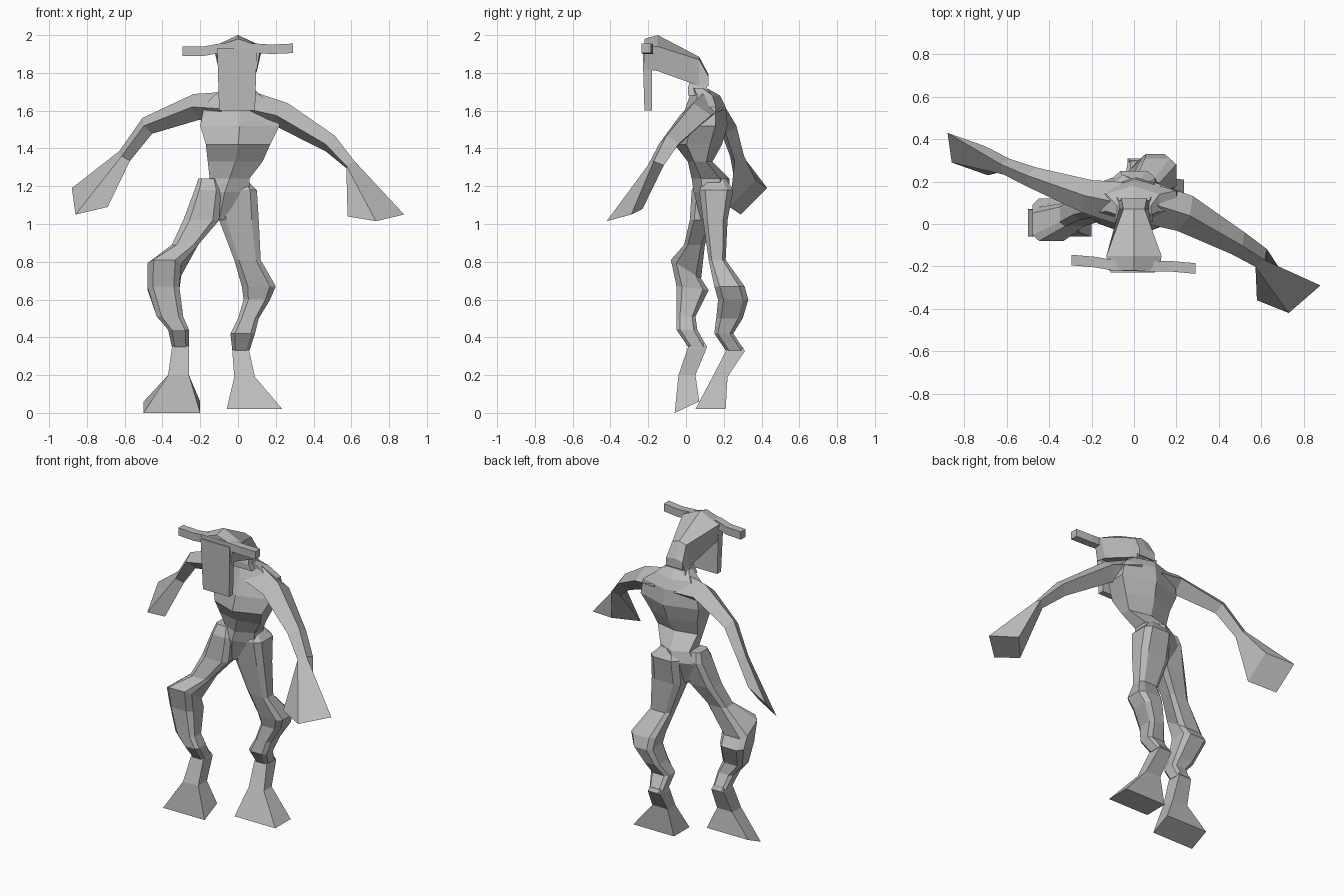
import bpy, bmesh, math
from mathutils import Vector

cube = bpy.data.objects.get("Cube")
if cube:
    bpy.data.objects.remove(cube, do_unlink=True)

# Single clay colour
clay = bpy.data.materials.new("grey_clay")
clay.use_nodes = True
colour = (0.5, 0.5, 0.5, 1)
clay.diffuse_color = colour
clay.node_tree.nodes["Principled BSDF"].inputs["Base Color"].default_value = colour


def loft(name, rings):
    """Skin a list of point rings of equal length and cap both ends."""
    bm = bmesh.new()
    loops = [[bm.verts.new(point) for point in ring] for ring in rings]
    for lower, upper in zip(loops, loops[1:]):
        for i in range(len(lower)):
            j = (i + 1) % len(lower)
            bm.faces.new((lower[i], lower[j], upper[j], upper[i]))
    bm.faces.new(loops[0])
    bm.faces.new(loops[-1])
    bmesh.ops.recalc_face_normals(bm, faces=bm.faces)
    mesh = bpy.data.meshes.new(name)
    bm.to_mesh(mesh)
    bm.free()
    mesh.materials.append(clay)
    body_part = bpy.data.objects.new(name, mesh)
    bpy.context.collection.objects.link(body_part)


def level_ring(x0, x1, y0, y1, z, tilt=0.0, sides=6, turn=0.0, power=1.0):
    """Polygon filling the given bounds; tilt lifts its back, low power squares it."""
    def spread(values):
        reach = max(values)
        return [math.copysign(abs(v / reach) ** power, v) for v in values]

    angles = [math.tau * (i + turn) / sides for i in range(sides)]
    across = spread([math.cos(a) for a in angles])
    deep = spread([math.sin(a) for a in angles])
    return [Vector((x0 + (x1 - x0) * (u + 1) / 2,
                    y0 + (y1 - y0) * (v + 1) / 2,
                    z + tilt * (v + 1) / 2)) for u, v in zip(across, deep)]


def box_ring(*bounds):
    """Rectangle filling the given bounds."""
    return level_ring(*bounds, sides=4, turn=0.5)


def leg_ring(*bounds):
    """Rectangle with bevelled corners filling the given bounds."""
    return level_ring(*bounds, sides=8, turn=0.5, power=0.5)


def limb_ring(centre, direction, depth, height):
    """Four corners square to a limb's direction: front, top, back, bottom."""
    along = Vector(direction).normalized()
    side = along.cross(Vector((0, 0, 1))).normalized()
    if side.y > 0:
        side.negate()
    up = side.cross(along)
    if up.z < 0:
        up.negate()
    centre = Vector(centre)
    return [centre + side * depth, centre + up * height,
            centre - side * depth, centre - up * height]


def arm(name, stations, fingertips):
    """Tapering arm through (centre, depth, height) stations, flaring to a hand."""
    centres = [Vector(s[0]) for s in stations]
    rings = []
    for i, (centre, depth, height) in enumerate(stations):
        before, after = centres[max(i - 1, 0)], centres[min(i + 1, len(centres) - 1)]
        rings.append(limb_ring(centre, after - before, depth, height))
    loft(name, rings + [fingertips])


# Torso, from crotch to the base of the neck
torso = [
    (-0.13, -0.07, 0.08, 0.16, 1.02),
    (-0.2, 0.06, 0.04, 0.23, 1.17),
    (-0.15, 0.06, 0.03, 0.23, 1.24),
    (-0.16, 0.13, 0.01, 0.14, 1.33),
    (-0.17, 0.17, -0.06, 0.19, 1.42),
    (-0.2, 0.22, -0.04, 0.22, 1.52),
    (-0.18, 0.2, 0, 0.21, 1.62),
    (-0.13, 0.12, 0.02, 0.18, 1.68),
    (-0.08, 0.08, 0.02, 0.11, 1.72),
]
loft("torso", [level_ring(*s, turn=0.5) for s in torso])

# Legs, with bent knees
left_leg = [
    (-0.07, 0.04, 0.1, 0.21, 1.24),
    (-0.1, 0.1, 0.07, 0.25, 1.18),
    (-0.1, 0.11, 0.09, 0.22, 1.02),
    (-0.02, 0.12, 0.12, 0.21, 0.81),
    (0.02, 0.2, 0.15, 0.31, 0.67),
    (0.03, 0.17, 0.17, 0.33, 0.6),
    (0, 0.11, 0.16, 0.3, 0.5),
    (-0.04, 0.09, 0.15, 0.25, 0.42),
    (-0.03, 0.06, 0.21, 0.31, 0.33),
]
right_leg = [
    (-0.21, -0.11, 0.06, 0.17, 1.24),
    (-0.23, -0.09, 0.03, 0.19, 1.18),
    (-0.29, -0.1, 0.02, 0.15, 1.02),
    (-0.35, -0.21, -0.01, 0.1, 0.89),
    (-0.48, -0.3, -0.08, 0.08, 0.81, -0.1),
    (-0.48, -0.31, -0.05, 0.12, 0.67, -0.02),
    (-0.43, -0.29, -0.05, 0.05, 0.51),
    (-0.37, -0.26, -0.05, 0.06, 0.44),
    (-0.35, -0.26, 0.01, 0.11, 0.35),
]
loft("left_leg", [leg_ring(*s) for s in left_leg])
loft("right_leg", [leg_ring(*s) for s in right_leg])

# Feet, flaring from a bent ankle to a flat sole
left_foot = [(-0.02, 0.05, 0.22, 0.3, 0.35), (-0.03, 0.06, 0.21, 0.31, 0.325),
             (-0.02, 0.09, 0.14, 0.22, 0.19), (-0.06, 0.235, 0.05, 0.21, 0.02)]
right_foot = [(-0.34, -0.27, 0.02, 0.1, 0.37), (-0.35, -0.26, 0.01, 0.11, 0.345),
              (-0.37, -0.26, -0.04, 0.05, 0.2), (-0.5, -0.2, -0.06, 0.07, 0, 0.06)]
loft("left_foot", [box_ring(*s) for s in left_foot])
loft("right_foot", [box_ring(*s) for s in right_foot])

# Arms with flared hands, one swung forward and one back
arm("left_arm",
    [((0.07, 0.1, 1.61), 0.1, 0.09), ((0.24, 0.05, 1.575), 0.09, 0.07),
     ((0.49, -0.09, 1.425), 0.06, 0.05), ((0.6, -0.16, 1.31), 0.05, 0.03)],
    [(0.73, -0.42, 1.015), (0.88, -0.29, 1.05),
     (0.7, -0.23, 1.08), (0.58, -0.36, 1.04)])
arm("right_arm",
    [((-0.07, 0.1, 1.61), 0.1, 0.09), ((-0.22, 0.13, 1.62), 0.08, 0.07),
     ((-0.48, 0.22, 1.52), 0.05, 0.05), ((-0.6, 0.27, 1.36), 0.04, 0.04)],
    [(-0.86, 0.29, 1.05), (-0.88, 0.43, 1.19),
     (-0.71, 0.37, 1.23), (-0.69, 0.23, 1.09)])

# Neck
neck = [(-0.09, 0.09, 0.01, 0.14, 1.68), (-0.07, 0.07, 0.01, 0.11, 1.72),
        (-0.05, 0.05, 0.03, 0.11, 1.79)]
loft("neck", [box_ring(*s) for s in neck])


# Head with a ridged crown, running front to back
def head_ring(y, jaw_width, crown_width, jaw, crown, ridge):
    return [(-jaw_width, y, jaw), (jaw_width, y, jaw), (crown_width, y, crown),
            (0, y, ridge), (-crown_width, y, crown)]


loft("head", [head_ring(*s) for s in (
    (-0.22, 0.1, 0.12, 1.82, 1.94, 1.98),
    (-0.15, 0.1, 0.13, 1.81, 1.94, 2.0),
    (0.07, 0.07, 0.05, 1.73, 1.87, 1.885),
    (0.12, 0.06, 0.06, 1.73, 1.78, 1.79))])

# Face plate hanging from the brow
plate = [(-0.1, 0.09, -0.22, -0.18, 1.6), (-0.11, 0.1, -0.23, -0.18, 1.93)]
loft("face_plate", [box_ring(*s) for s in plate])


# Horns, one square bar across the brow
def horn_ring(x, y, z, half=0.025):
    return [(x, y + a * half, z + b * half)
            for a, b in ((-1, -1), (1, -1), (1, 1), (-1, 1))]


loft("horns", [horn_ring(*s) for s in (
    (-0.295, -0.17, 1.915), (-0.18, -0.18, 1.915), (-0.1, -0.195, 1.93),
    (0.1, -0.2, 1.93), (0.18, -0.2, 1.925), (0.29, -0.21, 1.93))])
